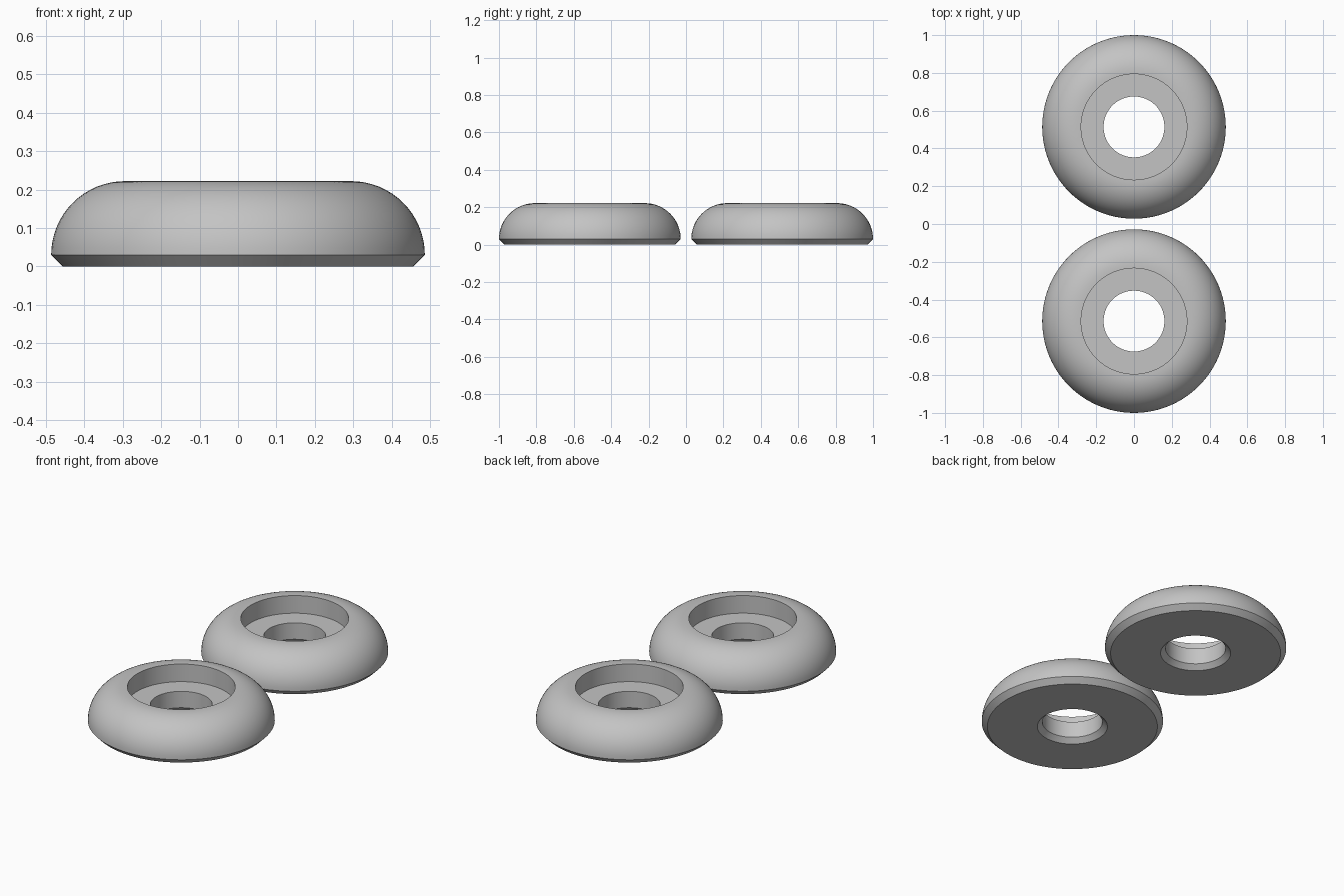
import bpy
import bmesh
from math import sin, cos, pi, radians

cube = bpy.data.objects.get("Cube")
if cube:
    bpy.data.objects.remove(cube)

# Plain grey finish
GREY = (0.55, 0.55, 0.55, 1)
grey = bpy.data.materials.new("plain_grey")
grey.use_nodes = True
grey.diffuse_color = GREY
grey.node_tree.nodes["Principled BSDF"].inputs["Base Color"].default_value = GREY

# Main dimensions
RADIUS, HEIGHT, CHAMFER = 0.486, 0.222, 0.03
ROUND = HEIGHT - CHAMFER
BORE, RECESS, RECESS_FLOOR = 0.161, 0.28, 0.121
SEGMENTS, ARC_STEPS = 96, 16


def ring_profile():
    """Closed radius/height section: chamfered base, domed rim, stepped bore."""
    points = [(BORE + 0.027, 0), (RADIUS - CHAMFER, 0)]
    for i in range(ARC_STEPS + 1):
        a = i / ARC_STEPS * pi / 2
        points.append((RADIUS - ROUND + ROUND * cos(a), CHAMFER + ROUND * sin(a)))
    points += [(RECESS, HEIGHT), (RECESS, RECESS_FLOOR),
               (BORE, RECESS_FLOOR), (BORE, 0.027)]
    return points


def make_ring(name, y):
    bm = bmesh.new()
    verts = [bm.verts.new((r, 0, z)) for r, z in ring_profile()]
    edges = [bm.edges.new((v, verts[i - 1])) for i, v in enumerate(verts)]
    bmesh.ops.spin(bm, geom=verts + edges, cent=(0, 0, 0), axis=(0, 0, 1),
                   angle=2 * pi, steps=SEGMENTS, use_merge=True)
    bmesh.ops.remove_doubles(bm, verts=bm.verts, dist=1e-5)
    bmesh.ops.recalc_face_normals(bm, faces=bm.faces)
    mesh = bpy.data.meshes.new(name)
    bm.to_mesh(mesh)
    bm.free()
    mesh.materials.append(grey)
    ring = bpy.data.objects.new(name, mesh)
    ring.location.y = y
    bpy.context.collection.objects.link(ring)
    bpy.ops.object.select_all(action='DESELECT')
    ring.select_set(True)
    bpy.context.view_layer.objects.active = ring
    bpy.ops.object.shade_smooth_by_angle(angle=radians(30))


# Two identical rings, front and back
for name, side in (("front_ring", -1), ("back_ring", 1)):
    make_ring(name, side * (1 - RADIUS))
